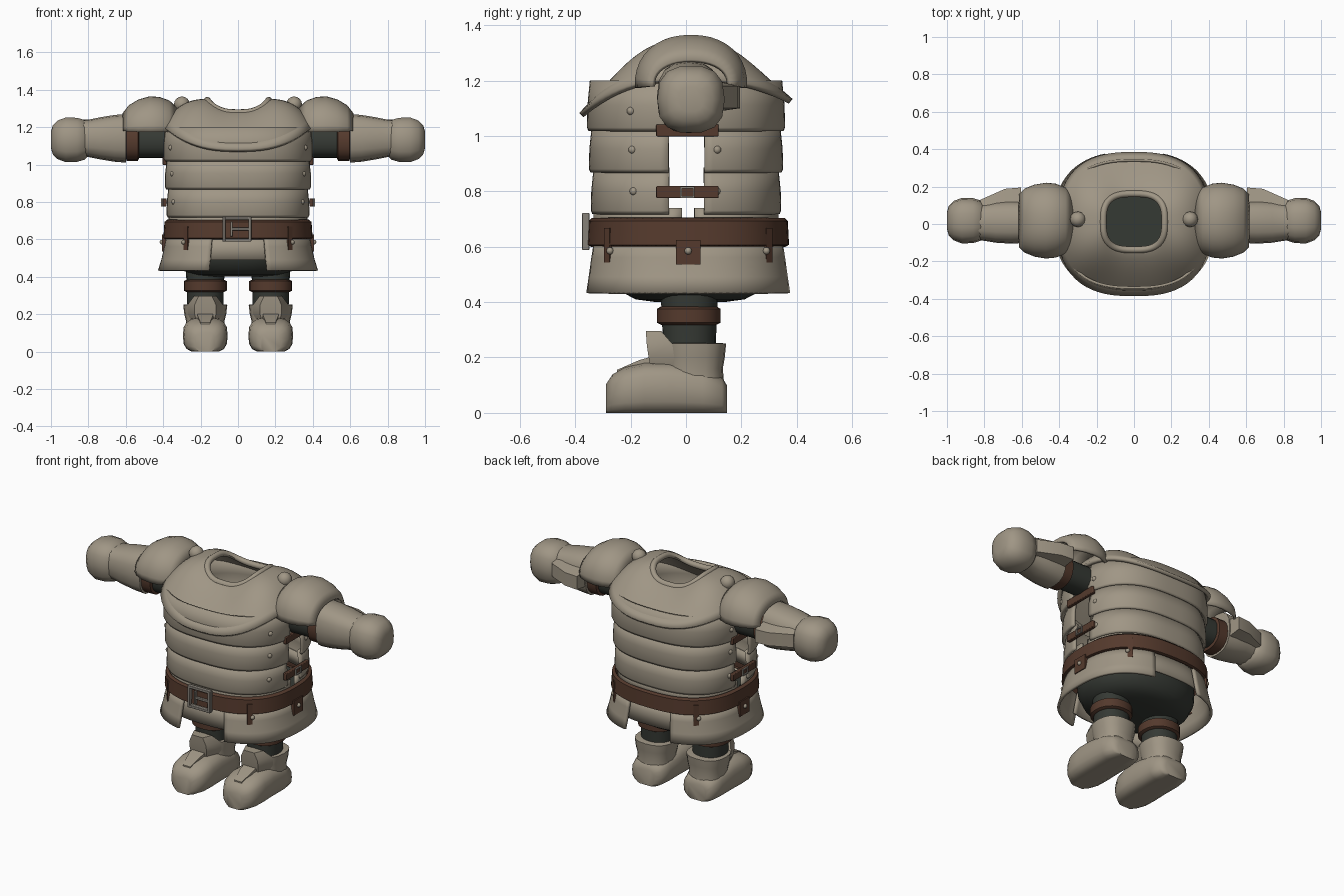
import bpy, bmesh, math
from math import sin, cos, pi
from mathutils import Vector, Matrix

cube = bpy.data.objects.get("Cube")
if cube:
    bpy.data.objects.remove(cube)


def material(name, rgb):
    m = bpy.data.materials.new(name)
    m.use_nodes = True
    m.diffuse_color = (*rgb, 1)
    bsdf = m.node_tree.nodes["Principled BSDF"]
    bsdf.inputs["Base Color"].default_value = (*rgb, 1)
    bsdf.inputs["Roughness"].default_value = 0.8
    return m


STEEL = material("tan steel", (.35, .305, .235))
LEATHER = material("brown leather", (.09, .042, .026))
CLOTH = material("dark cloth", (.036, .041, .034))
BUCKLE = material("buckle grey", (.24, .22, .19))


def finish(name, bm, mat, mirror=False, thick=0, bevel=0, angle=40):
    """Turn a bmesh into an object with the shared modifiers."""
    bmesh.ops.recalc_face_normals(bm, faces=bm.faces)
    mesh = bpy.data.meshes.new(name)
    bm.to_mesh(mesh)
    bm.free()
    mesh.materials.append(mat)
    ob = bpy.data.objects.new(name, mesh)
    bpy.context.collection.objects.link(ob)
    bpy.ops.object.select_all(action='DESELECT')
    ob.select_set(True)
    bpy.context.view_layer.objects.active = ob
    bpy.ops.object.shade_smooth_by_angle(angle=math.radians(angle))
    if thick:
        mod = ob.modifiers.new("thickness", 'SOLIDIFY')
        mod.thickness, mod.offset = thick, 0
    if bevel:
        mod = ob.modifiers.new("bevel", 'BEVEL')
        mod.width, mod.segments = bevel, 2
    if mirror:
        ob.modifiers.new("mirror", 'MIRROR')
    return ob


def spow(v, e):
    return math.copysign(abs(v) ** e, v)


def oval(t, rx, ry, p=2.5):
    return rx * spow(cos(t), 2 / p), ry * spow(sin(t), 2 / p)


def arc(a, b, n):
    return [a + (b - a) * i / n for i in range(n + 1)]


def circle(n):
    return arc(0, 2 * pi, n)[:-1]


def loft(name, rings, mat, closed=True, caps=True, **kw):
    """Skin a list of rings of points."""
    bm = bmesh.new()
    vs = [[bm.verts.new(p) for p in r] for r in rings]
    n = len(rings[0])
    for a, b in zip(vs, vs[1:]):
        for i in range(n if closed else n - 1):
            j = (i + 1) % n
            bm.faces.new((a[i], a[j], b[j], b[i]))
    if caps and closed:
        bm.faces.new(vs[0])
        bm.faces.new(vs[-1])
    return finish(name, bm, mat, **kw)


def zring(z, rx, ry, angles, cx=0, cy=0, p=2.5):
    return [(cx + x, cy + y, z) for x, y in (oval(t, rx, ry, p) for t in angles)]


def xring(x, ry, rz, angles, cy=0, cz=0, p=2.3):
    return [(x, cy + y, cz + z) for y, z in (oval(t, ry, rz, p) for t in angles)]


def boxes(name, items, mat, **kw):
    """Boxes given as (centre, size, turn about z)."""
    bm = bmesh.new()
    for centre, size, turn in items:
        bmesh.ops.create_cube(bm, size=1, matrix=Matrix.Translation(centre)
                              @ Matrix.Rotation(turn, 4, 'Z') @ Matrix.Diagonal((*size, 1)))
    return finish(name, bm, mat, **kw)


def studs(name, centres, r, mat=STEEL):
    bm = bmesh.new()
    for c in centres:
        bmesh.ops.create_uvsphere(bm, u_segments=12, v_segments=8, radius=r,
                                  matrix=Matrix.Translation(c))
    return finish(name, bm, mat, mirror=True)


FULL = circle(64)
FRONT, BACK = -pi / 2, pi / 2

# Breastplate and backplate: three overlapping bands each, open at the flanks
BANDS = [("lower", .72, .885, .375, .335), ("middle", .87, 1.035, .384, .342),
         ("upper", 1.02, 1.2, .393, .349)]
for side, angles in (("breast", arc(-pi + .11, -.11, 40)), ("back", arc(.12, pi - .12, 40))):
    for level, lo, hi, rx, ry in BANDS:
        rings = [zring(z, rx * k, ry * k, angles, p=2.6) for z, k in
                 ((lo, .99), (lo + .012, 1.005), ((lo + hi) / 2, 1), (hi, .975))]
        loft(side + "_band_" + level, rings, STEEL, closed=False, thick=.014)

# Waist plates under the bands
for name, angles in (("waist_front", arc(-pi + .02, -.02, 40)), ("waist_back", arc(.05, pi - .05, 40))):
    loft(name, [zring(z, .365, .328, angles) for z in (.66, .74)], STEEL, closed=False, thick=.012)


# Mantle over the shoulders, saddle shaped, with a thick rim
def mantle_point(t, s):
    nx, ny = oval(t, .16, .145, 3)
    ox, oy = oval(t, .4, .378, 2.6)
    neck = 1.275 + .065 * cos(t) ** 2
    low = 1.075 if sin(t) < 0 else 1.125
    rim = low + (1.2 - low) * cos(t) ** 2
    power = 1.3 + 1.3 * cos(t) ** 2
    return (nx + (ox - nx) * s, .012 * (1 - s) + ny + (oy - ny) * s, neck + (rim - neck) * s ** power)


loft("mantle", [[mantle_point(t, s) for t in FULL] for s in arc(0, 1, 10)],
     STEEL, caps=False, thick=.022)
collar = []
for a in circle(10):
    collar.append([Vector(mantle_point(t, .02)) + Vector((cos(t), sin(t), 0)) * .018 * cos(a)
                   + Vector((0, 0, .018 * sin(a) + .004)) for t in FULL])
loft("collar", collar + collar[:1], STEEL, caps=False)
studs("shoulder_studs", [(.3, .025, 1.322)], .042)

# Pauldrons
DOME = arc(-.05, pi + .05, 20)
loft("pauldrons", [xring(x, ry, rz, DOME, .018, 1.185, 2.2) for x, ry, rz in
     ((.33, .13, .11), (.37, .17, .15), (.42, .19, .168), (.47, .195, .172), (.53, .185, .155),
      (.58, .165, .125), (.61, .135, .085))], STEEL, closed=False, mirror=True, thick=.016, angle=60)

# Arms, elbow bands, gauntlets and fists
ROUND = circle(20)
loft("sleeves", [xring(x, .085, .085, ROUND, .01, 1.12) for x in (.38, .64)], CLOTH, mirror=True)
loft("arm_bands", [xring(x, r, r, ROUND, .01, 1.12) for x, r in
     ((.53, .088), (.535, .1), (.595, .1), (.6, .088))], LEATHER, mirror=True)
loft("gauntlets", [xring(x, ry, rz, circle(16), .01, 1.14, 2.6) for x, ry, rz in
     ((.6, .08, .09), (.598, .112, .13), (.66, .115, .125), (.74, .11, .112), (.8, .1, .1),
      (.84, .095, .1))], STEEL, mirror=True)
loft("gauntlet_fins", [[(x, .06, 1.08), (x, y, 1.1), (x, y, 1.18), (x, .06, 1.21)] for x, y in
     ((.605, .195), (.69, .188), (.82, .13))], STEEL, mirror=True, angle=20)
loft("fists", [xring(x, r, r, circle(14), .018, 1.132, 2.6) for x, r in
     ((.8, .085), (.82, .108), (.86, .12), (.92, .122), (.965, .105), (.99, .08), (1, .045))],
     STEEL, mirror=True, angle=50)

# Belt
loft("belt", [zring(z, rx, ry, FULL, cy=.008) for z, rx, ry in
     ((.605, .38, .348), (.61, .394, .359), (.69, .388, .354), (.7, .375, .344))],
     LEATHER, caps=False, thick=.012)


def on_belt(t, z, grow=0):
    x, y = oval(t, .392 + grow, .357 + grow)
    return x, y + .008, z


def facing(t):
    x, y = oval(t, .392, .357)
    return math.atan2(y, x)


LOOPS = (-.87, .87)
boxes("belt_loops", [(on_belt(t, .605), (.016, .03, .125), facing(t)) for t in LOOPS],
      LEATHER, mirror=True)
boxes("belt_side_tabs", [((.393, .008, .58), (.024, .09, .09), 0)], LEATHER, mirror=True)
studs("belt_studs", [(.406, .008, .585)] + [on_belt(t * .95, .585, .004) for t in LOOPS], .013)

# Buckle frame with its prong
frame = [((x, -.362, .655), (.016, .026, .134), 0) for x in (-.075, .063)]
frame += [((-.006, -.362, z), (.15, .024, .016), 0) for z in (.596, .714)]
frame += [((.012, -.363, .655), (.1, .016, .014), 0), ((-.035, -.362, .655), (.012, .02, .08), 0)]
boxes("belt_buckle", frame, BUCKLE, bevel=.003)

# Flank straps joining breast and back, with small buckles
boxes("flank_straps", [((.392, .005, z), (.022, .225, .044), 0) for z in (1.02, .797)],
      LEATHER, mirror=True, bevel=.004)
boxes("flank_buckles", [((.406, y, .797), (.01, .007, .038), 0) for y in (-.018, .028)]
      + [((.406, .005, z), (.01, .05, .007), 0) for z in (.78, .814)], BUCKLE, mirror=True)
rivets = []
for z, grow in ((1.09, 0), (.95, -.01), (.8, -.018)):
    for t in (-.5, .24):
        x, y = oval(t, .395 + grow, .35 + grow, 2.6)
        rivets.append((x, y, z))
studs("plate_rivets", rivets, .015)

# Flared skirt halves, split front and back, with a shorter flap behind each split
FLARE = ((.62, .374, .344), (.56, .386, .354), (.49, .402, .364), (.432, .42, .373))
loft("skirt_halves", [zring(z, rx, ry, arc(FRONT + .29, BACK - .29, 40), cy=.008)
     for z, rx, ry in FLARE], STEEL, closed=False, mirror=True, thick=.016)
for name, mid in (("front_flap", FRONT), ("back_flap", BACK)):
    loft(name, [zring(z, rx - .022, ry - .022, arc(mid - .4, mid + .4, 12), cy=.008)
         for z, rx, ry in FLARE[:-1]], STEEL, closed=False, thick=.012)

# Hips and legs
loft("hips", [zring(z, rx, rx * .82, circle(32), cy=.015, p=2.2) for z, rx in
     ((.4, .15), (.41, .24), (.44, .31), (.5, .34), (.58, .345), (.66, .33))], CLOTH, angle=60)
LEG = .175
loft("legs", [zring(z, r, r, ROUND, LEG, .012, 2.2) for z, r in
     ((.2, .095), (.32, .098), (.46, .105))], CLOTH, mirror=True)
loft("leg_bands", [zring(z, r, r, ROUND, LEG, .01, 2.2) for z, r in
     ((.318, .1), (.326, .115), (.376, .115), (.384, .1))], LEATHER, mirror=True)

# Boots: foot, shaft, shin guard and tongue
foot = []
for y, w, h in ((.148, .065, .1), (.13, .1, .13), (.06, .115, .165), (-.06, .117, .185),
                (-.15, .12, .182), (-.22, .115, .165), (-.265, .092, .14), (-.288, .055, .105)):
    section = [oval(t, w, h / 2, 2.9) for t in circle(18)]
    foot.append([(LEG + x, y, max(0, h * .47 + z * 1.06)) for x, z in section])
loft("boot_feet", foot, STEEL, mirror=True, angle=50)
loft("boot_shafts", [zring(z, rx, ry, ROUND, LEG, .03, 2.5) for z, rx, ry in
     ((.1, .105, .108), (.16, .102, .103), (.2, .112, .11), (.25, .118, .115), (.252, .1, .1))],
     STEEL, mirror=True)
loft("shin_guards", [[(LEG - w, back, z), (LEG - w * .6, y, z), (LEG + w * .6, y, z), (LEG + w, back, z)]
     for z, w, y, back in ((.15, .07, -.125, -.04), (.2, .095, -.135, -.04), (.25, .095, -.142, -.05),
                           (.296, .06, -.145, -.09))], STEEL, mirror=True, angle=25)
loft("boot_tongues", [[(LEG - w, y, z - .05), (LEG - w, y, z), (LEG + w, y, z), (LEG + w, y, z - .05)]
     for y, w, z in ((-.1, .045, .21), (-.17, .04, .19), (-.25, .025, .155))], STEEL, mirror=True)
